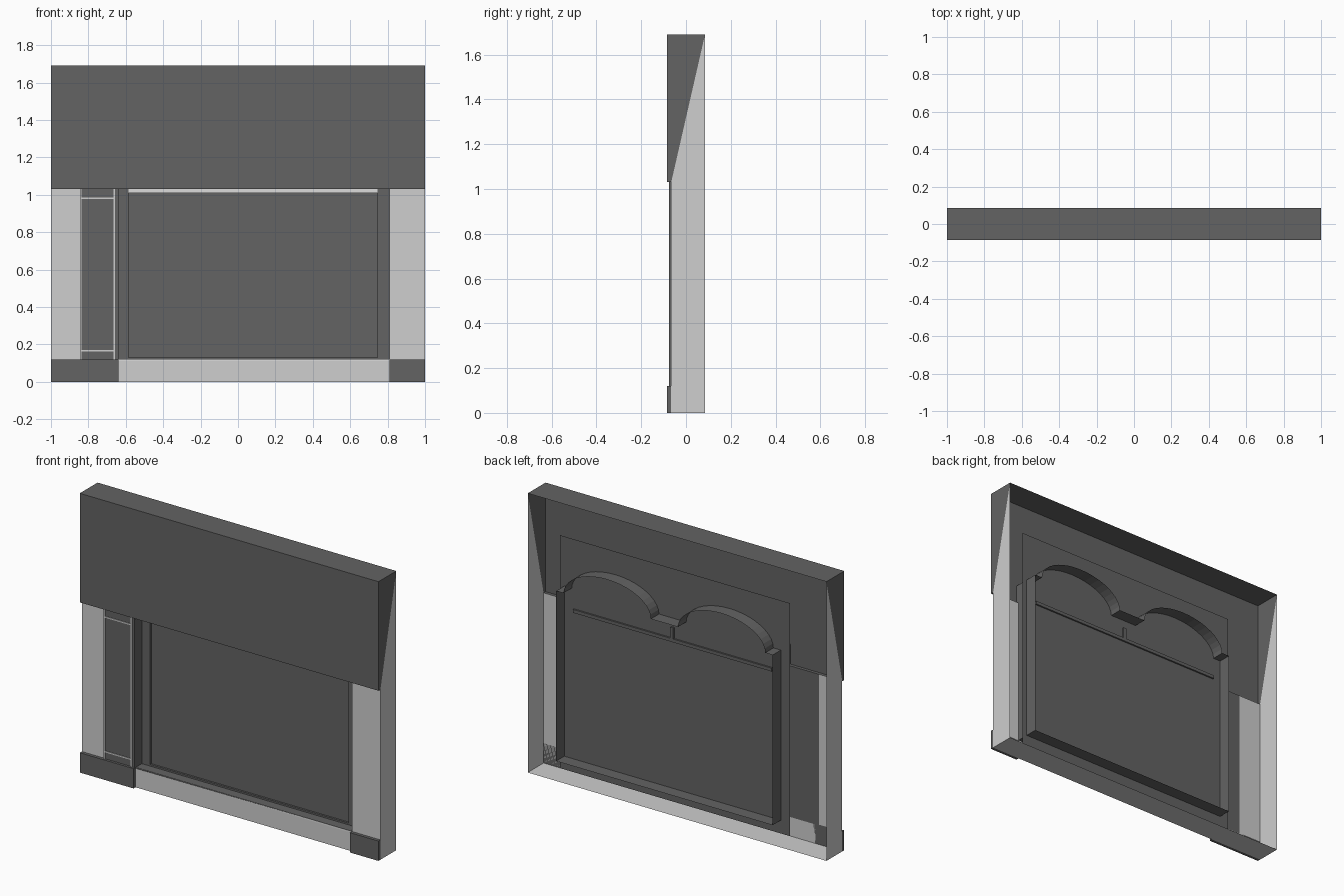
import bpy, bmesh, math

if "Cube" in bpy.data.objects:
    bpy.data.objects.remove(bpy.data.objects["Cube"])


def material(name, v):
    m = bpy.data.materials.new(name)
    m.diffuse_color = (v, v, v, 1)
    m.use_nodes = True
    m.node_tree.nodes["Principled BSDF"].inputs["Base Color"].default_value = m.diffuse_color
    return m


DARK = material("dark grey", 0.125)
LIGHT = material("light grey", 0.62)
TRIM = material("pale trim", 0.72)

F, W, B = -0.085, -0.066, 0.085      # fascia front, wall front, open back
L, R = -0.64, 0.81                   # opening sides
H, EAVE, BASE, SPRING = 1.69, 1.03, 0.12, 1.15


def finish(name, bm, mat):
    me = bpy.data.meshes.new(name)
    bm.to_mesh(me)
    bm.free()
    ob = bpy.data.objects.new(name, me)
    me.materials.append(mat)
    bpy.context.collection.objects.link(ob)
    return ob


def sheet(name, pts, mat):
    """A single flat face from 3D points."""
    bm = bmesh.new()
    f = bm.faces.new([bm.verts.new(p) for p in pts])
    if len(pts) > 4:
        bmesh.ops.triangulate(bm, faces=[f], ngon_method='EAR_CLIP')
    return finish(name, bm, mat)


def panel(name, x0, x1, z0, z1, y, mat):
    return sheet(name, [(x0, y, z0), (x1, y, z0), (x1, y, z1), (x0, y, z1)], mat)


def box(name, x0, x1, y0, y1, z0, z1, mat):
    bm = bmesh.new()
    bmesh.ops.create_cube(bm, size=1)
    for v in bm.verts:
        v.co = ((x0 + x1) / 2 + v.co.x * (x1 - x0),
                (y0 + y1) / 2 + v.co.y * (y1 - y0),
                (z0 + z1) / 2 + v.co.z * (z1 - z0))
    return finish(name, bm, mat)


# Twin arched head of the opening, left to right
head = [(L, SPRING)]
for cx in (-0.298, 0.468):
    for i in range(21):
        a = math.pi * (1 - i / 20)
        head.append((cx + 0.292 * math.cos(a), SPRING + 0.16 * math.sin(a)))
head.append((R, SPRING))

# Fascia with the arches cut out of it
outline = [(-1, EAVE), (L, EAVE)] + head + [(R, EAVE), (1, EAVE), (1, H), (-1, H)]
sheet("fascia", [(x, F, z) for x, z in outline], DARK)
sheet("top", [(-1, F, H), (1, F, H), (1, B, H), (-1, B, H)], DARK)

# Side walls: dark wedge above, light below
for side, x in (("left", -1), ("right", 1)):
    sheet(side + "_cheek", [(x, F, EAVE), (x, W, EAVE), (x, B, H), (x, F, H)], DARK)
    sheet(side + "_wall", [(x, W, 0), (x, B, 0), (x, B, H), (x, W, EAVE)], LIGHT)

# Fascia underside and plinths on both sides of the opening
for side, x0, x1 in (("left", -1, L), ("right", R, 1)):
    sheet(side + "_soffit", [(x0, F, EAVE), (x0, W, EAVE), (x1, W, EAVE), (x1, F, EAVE)], DARK)
    box(side + "_plinth", x0, x1, F, W, 0, BASE, DARK)

# Light front wall and floor
panel("wall_front_left", -1, -0.845, 0, EAVE, W, LIGHT)
panel("wall_front_right", R, 1, 0, EAVE, W, LIGHT)
panel("wall_below_opening", -0.845, R, 0, BASE - 0.005, W, LIGHT)
sheet("floor", [(-1, W, 0), (-1, B, 0), (1, B, 0), (1, W, 0)], LIGHT)

# Deep reveal running round the opening
bm = bmesh.new()
loop = [(L, BASE, -0.076), (L, EAVE, -0.076), (L, EAVE, F)]
loop += [(x, z, F) for x, z in head]
loop += [(R, EAVE, F), (R, EAVE, W), (R, BASE, W)]
front = [bm.verts.new((x, y, z)) for x, z, y in loop]
back = [bm.verts.new((x, B, z)) for x, z, y in loop]
n = len(loop)
for i in range(n):
    j = (i + 1) % n
    if loop[i][:2] != loop[j][:2]:
        bm.faces.new((front[i], front[j], back[j], back[i]))
bmesh.ops.remove_doubles(bm, verts=bm.verts[:], dist=1e-5)
finish("opening_reveal", bm, DARK)

# Backing pane behind the opening
panel("pane", -0.70, 0.84, 0.04, 1.45, 0.007, DARK)

# Window frame, transom and short mullion
for nm, x0, x1, z0, z1 in (("frame_left", L, -0.585, BASE, SPRING),
                           ("frame_right", 0.745, R, BASE, SPRING),
                           ("frame_bottom", L, R, BASE, 0.13)):
    box(nm, x0, x1, -0.006, 0.006, z0, z1, DARK)
for nm, x0, x1, z0, z1 in (("transom", -0.585, 0.745, 1.01, 1.03),
                           ("mullion", 0.073, 0.093, 1.03, 1.097)):
    box(nm, x0, x1, -0.006, 0.003, z0, z1, TRIM)
    box(nm + "_back", x0, x1, 0.008, 0.018, z0, z1, DARK)
panel("sill_line", L, R, 0.112, 0.122, -0.068, TRIM)

# Narrow side door with pale beading
box("side_door", -0.845, L, -0.07, W, BASE, EAVE, DARK)
for i, x in enumerate((-0.842, -0.661)):
    box("door_bead_%d" % i, x - 0.004, x + 0.004, -0.076, -0.07, BASE, EAVE, LIGHT)
for i, z in enumerate((0.165, 0.98)):
    box("door_rail_%d" % i, -0.842, -0.661, -0.074, -0.07, z - 0.004, z + 0.004, LIGHT)
